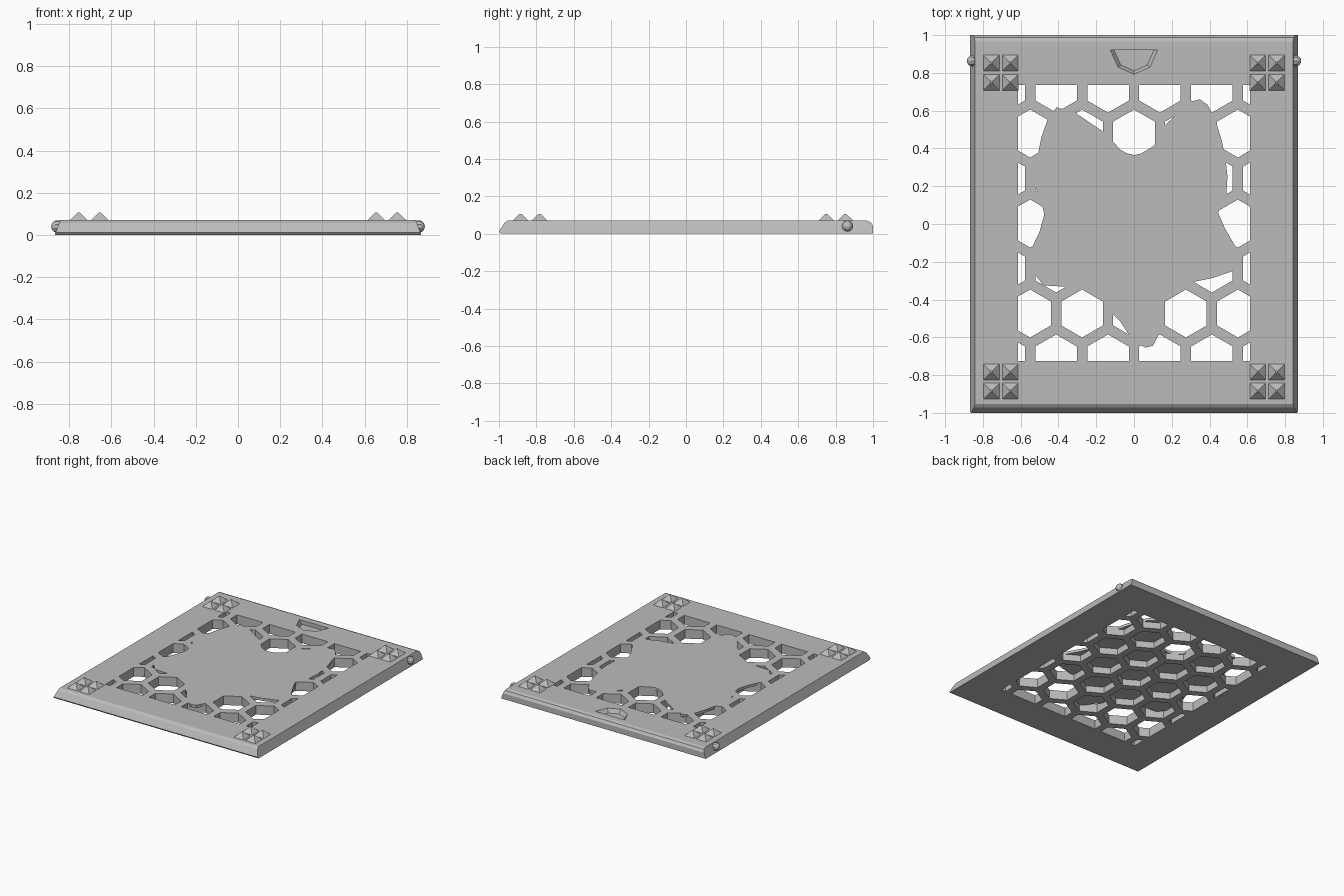
import bpy, bmesh, math

cube = bpy.data.objects.get("Cube")
if cube:
    bpy.data.objects.remove(cube, do_unlink=True)

GREY = (0.5, 0.5, 0.5, 1)
grey = bpy.data.materials.new("plain grey")
grey.use_nodes = True
grey.diffuse_color = GREY
grey.node_tree.nodes["Principled BSDF"].inputs["Base Color"].default_value = GREY

TOP = 0.07           # height of the plate
CEILING = 0.05       # underside of the solid centre panel
WIN_X, WIN_Y0, WIN_Y1 = 0.615, -0.725, 0.735


def finish(name, bm):
    bmesh.ops.recalc_face_normals(bm, faces=bm.faces)
    mesh = bpy.data.meshes.new(name)
    bm.to_mesh(mesh)
    bm.free()
    obj = bpy.data.objects.new(name, mesh)
    bpy.context.collection.objects.link(obj)
    mesh.materials.append(grey)
    return obj


def loft(bm, lower, upper):
    """Closed solid between two outlines with matching points."""
    a = [bm.verts.new(p) for p in lower]
    b = [bm.verts.new(p) for p in upper]
    bm.faces.new(a[::-1])
    bm.faces.new(b)
    n = len(a)
    for i in range(n):
        j = (i + 1) % n
        bm.faces.new((a[i], a[j], b[j], b[i]))


def prism(bm, outline, z0, z1):
    loft(bm, [(x, y, z0) for x, y in outline], [(x, y, z1) for x, y in outline])


def subtract(obj, cutter):
    mod = obj.modifiers.new("cut", 'BOOLEAN')
    mod.operation = 'DIFFERENCE'
    mod.solver = 'EXACT'
    mod.object = cutter
    dg = bpy.context.evaluated_depsgraph_get()
    mesh = bpy.data.meshes.new_from_object(obj.evaluated_get(dg))
    obj.modifiers.clear()
    obj.data = mesh
    bpy.data.objects.remove(cutter, do_unlink=True)


def clip(poly, axis, limit, sign):
    """Keep the part of a polygon where sign * coordinate <= sign * limit."""
    out = []
    for p, q in zip(poly, poly[1:] + poly[:1]):
        dp, dq = sign * (p[axis] - limit), sign * (q[axis] - limit)
        if dp <= 0:
            out.append(p)
        if dp * dq < 0:
            t = dp / (dp - dq)
            out.append((p[0] + t * (q[0] - p[0]), p[1] + t * (q[1] - p[1])))
    return out


# Plate: side profile spanned between two leaning ends
profile = [(-0.99, 0), (-1, 0.012), (-0.972, 0.057), (-0.953, TOP),
           (0.965, TOP), (0.987, 0.062), (1, 0.043), (1, 0)]
bm = bmesh.new()
loft(bm, *[[(s * (0.868 - 0.37 * z), y, z) for y, z in profile] for s in (-1, 1)])
plate = finish("plate", bm)

# Honeycomb cutter, clipped to the window
PITCH, RADIUS = 0.275, 0.127
bm = bmesh.new()
for row in range(-3, 4):
    cy = 0.0025 + row * PITCH * math.sqrt(3) / 2
    for col in range(-3, 4):
        cx = (col + 0.5 * (row % 2)) * PITCH
        cell = [(cx + RADIUS * math.sin(k * math.pi / 3),
                 cy + RADIUS * math.cos(k * math.pi / 3)) for k in range(6)]
        for axis, limit, sign in ((0, WIN_X, 1), (0, -WIN_X, -1),
                                  (1, WIN_Y1, 1), (1, WIN_Y0, -1)):
            cell = clip(cell, axis, limit, sign)
        if len(cell) > 2:
            prism(bm, cell, -0.05, 0.12)
honeycomb = finish("honeycomb_cutter", bm)

# Solid centre panel that closes the middle cells from above
panel = [(-0.41, 0.618), (-0.305, 0.585), (-0.165, 0.49), (-0.11, 0.435),
         (-0.06, 0.38), (0, 0.365), (0.06, 0.378), (0.11, 0.42), (0.165, 0.525),
         (0.21, 0.565), (0.29, 0.645), (0.35, 0.66), (0.39, 0.63), (0.435, 0.54),
         (0.465, 0.44), (0.485, 0.34), (0.495, 0.25), (0.488, 0.14), (0.445, 0.06),
         (0.48, -0.02), (0.54, -0.125), (0.565, -0.2), (0.52, -0.25), (0.42, -0.285),
         (0.32, -0.305), (0.2, -0.325), (0.15, -0.4), (0.14, -0.57), (0.1, -0.645),
         (0.06, -0.655), (0.025, -0.635), (-0.035, -0.575), (-0.07, -0.52),
         (-0.11, -0.478), (-0.15, -0.37), (-0.35, -0.333), (-0.48, -0.325),
         (-0.56, -0.22), (-0.54, -0.125), (-0.5, -0.04), (-0.475, 0.05),
         (-0.49, 0.12), (-0.54, 0.24), (-0.51, 0.36), (-0.49, 0.46), (-0.455, 0.56)]
bm = bmesh.new()
prism(bm, panel, CEILING, 0.2)
subtract(honeycomb, finish("panel_cutter", bm))
subtract(plate, honeycomb)

# Thumb notch with sloping walls near the back edge
wide = [(-0.125, 0.92), (-0.085, 0.83), (0, 0.793), (0.085, 0.83), (0.125, 0.92)]
narrow = [(-0.105, 0.92), (-0.07, 0.842), (0, 0.81), (0.07, 0.842), (0.105, 0.92)]
bm = bmesh.new()
loft(bm, [(x, y, 0.04) for x, y in narrow], [(x, y, TOP + 0.0005) for x, y in wide])
subtract(plate, finish("notch_cutter", bm))

# Corner studs: two by two blunt pyramids
bm = bmesh.new()
square = [(-1, -1), (1, -1), (1, 1), (-1, 1)]
for sx in (-1, 1):
    for cx in (0.655, 0.755):
        for cy in (-0.885, -0.783, 0.75, 0.852):
            loft(bm, *[[(sx * cx + r * u, cy + r * v, z) for u, v in square]
                       for r, z in ((0.044, TOP - 0.002), (0.005, 0.106))])
finish("corner_studs", bm)

# Hinge pins: small round knobs on both sides near the back
for side, sx in (("left", 1), ("right", -1)):
    bm = bmesh.new()
    bmesh.ops.create_uvsphere(bm, u_segments=10, v_segments=8, radius=0.03)
    for v in bm.verts:
        v.co = (sx * 0.855 + v.co.z, 0.863 + v.co.x, 0.04 + v.co.y)
    finish(side + "_hinge_pin", bm)
